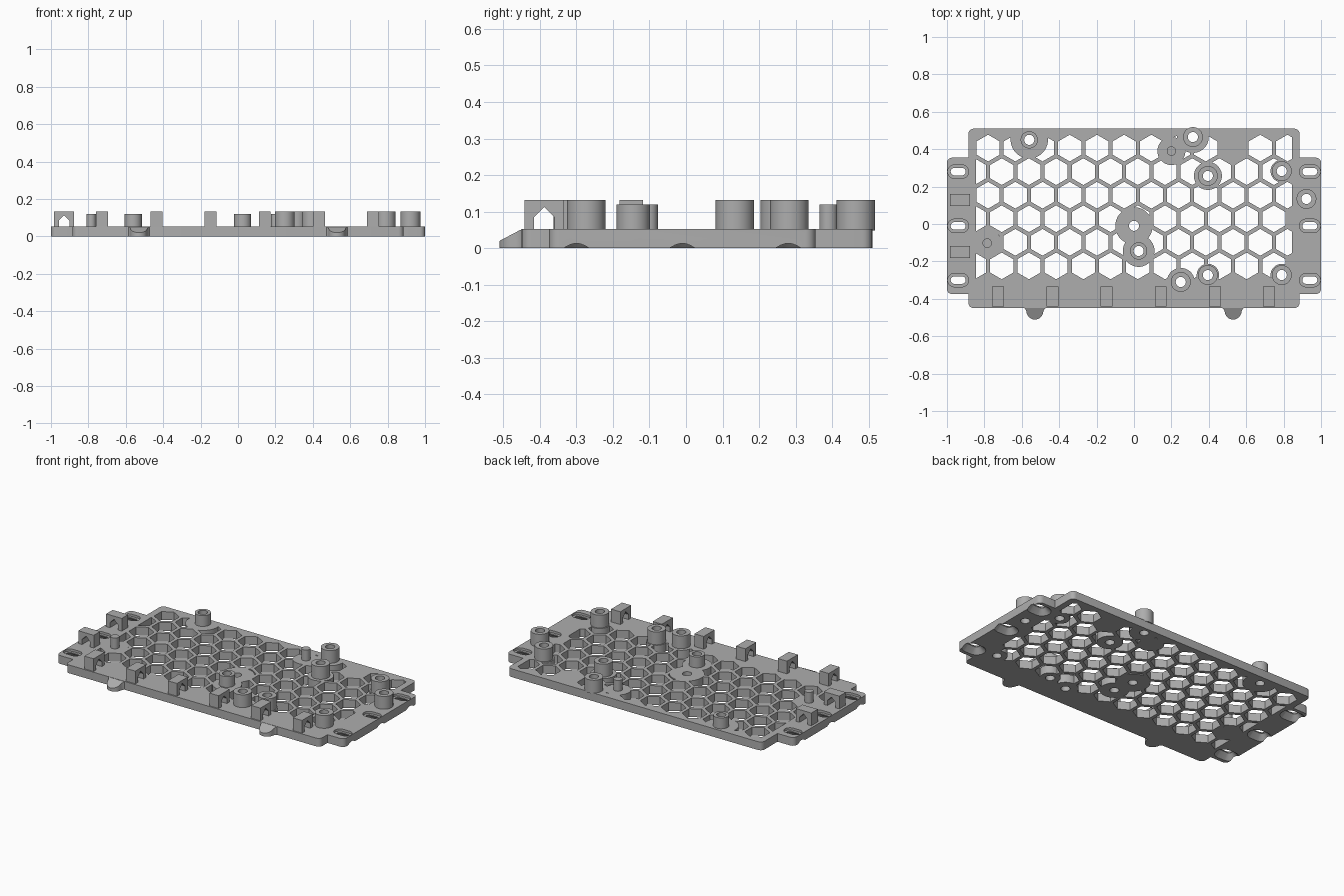
import bpy, bmesh
from math import cos, sin, pi, radians, hypot

cube = bpy.data.objects.get("Cube")
if cube:
    bpy.data.objects.remove(cube, do_unlink=True)

grey = bpy.data.materials.new("matte grey")
grey.use_nodes = True
grey.diffuse_color = (0.42, 0.42, 0.42, 1)
grey.node_tree.nodes["Principled BSDF"].inputs["Base Color"].default_value = (0.42, 0.42, 0.42, 1)

T = 0.052   # plate thickness


def circle(x, y, r, z, n=32, turn=0.0, stretch=0.0):
    """Ring of points; stretch turns the circle into a slot along x."""
    ring = []
    for i in range(n):
        a = 2 * pi * (i + 0.5) / n + turn
        ring.append((x + r * cos(a) + (stretch if cos(a) > 0 else -stretch), y + r * sin(a), z))
    return ring


def box_rings(x0, x1, y0, y1, z0, z1):
    return [[(x0, y0, z), (x1, y0, z), (x1, y1, z), (x0, y1, z)] for z in (z0, z1)]


def loft(bm, rings, closed=False):
    """Skin a stack of rings, capped at the ends or closed into a tube."""
    vs = [[bm.verts.new(p) for p in ring] for ring in rings]
    n = len(vs[0])
    for a, b in list(zip(vs, vs[1:])) + ([(vs[-1], vs[0])] if closed else []):
        for i in range(n):
            j = (i + 1) % n
            bm.faces.new((a[i], a[j], b[j], b[i]))
    if not closed:
        bm.faces.new(vs[0][::-1])
        bm.faces.new(vs[-1])


def make(name, *stacks, closed=False):
    bm = bmesh.new()
    for rings in stacks:
        loft(bm, rings, closed)
    bmesh.ops.recalc_face_normals(bm, faces=bm.faces)
    mesh = bpy.data.meshes.new(name)
    bm.to_mesh(mesh)
    bm.free()
    mesh.materials.append(grey)
    ob = bpy.data.objects.new(name, mesh)
    bpy.context.collection.objects.link(ob)
    return ob


def cut(ob, cutter):
    """Subtract the cutter, bake the result and delete the cutter."""
    mod = ob.modifiers.new("cut", 'BOOLEAN')
    mod.operation, mod.solver, mod.object = 'DIFFERENCE', 'EXACT', cutter
    bpy.context.view_layer.update()
    mesh = bpy.data.meshes.new_from_object(ob.evaluated_get(bpy.context.evaluated_depsgraph_get()))
    ob.modifiers.clear()
    ob.data = mesh
    bpy.data.objects.remove(cutter, do_unlink=True)


# Screw standoffs: x, y, outer radius, top height, radius of solid pad around them
standoffs = [(-.56, .45, .046, .12, .1), (.315, .465, .053, .132, .085),
             (.395, .257, .053, .132, .075), (.79, .283, .053, .132, .06),
             (.922, .134, .053, .132, .06), (.025, -.144, .046, .12, .085),
             (.25, -.31, .053, .132, .075), (.395, -.273, .053, .132, .06),
             (.79, -.273, .053, .132, .06)]
pins = [(.2, .39), (-.785, -.102)]

# Plate outline with rounded outer corners and square notches
bm = bmesh.new()
W, S, F, B, NF, NB = 1, .885, -.45, .51, -.375, .355
outline = [(-S, F), (S, F), (S, NF), (W, NF), (W, NB), (S, NB),
           (S, B), (-S, B), (-S, NB), (-W, NB), (-W, NF), (-S, NF)]
bm.faces.new([bm.verts.new((x, y, 0)) for x, y in outline])
corners = [v for v in bm.verts if abs(v.co.x) > .95 or v.co.y < -.4 or v.co.y > .5]
bmesh.ops.bevel(bm, geom=corners, offset=.028, segments=5, affect='VERTICES', profile=.5)
bm.faces.ensure_lookup_table()
edge = [(v.co.x, v.co.y) for v in bm.faces[0].verts]
bm.free()
plate = make("plate", [[(x, y, z) for x, y in edge] for z in (0, T)])

# Honeycomb openings, trimmed around pads and along the side rails
hexes = []
for row in range(6):
    for col in range(-1, 12):
        x = -.78 + .1455 * (col + .5 * (row % 2))
        y = .406 - .126 * row
        if (row, col) == (0, 9) or abs(x) > .87:
            continue
        hexes.append([circle(x, y, .0715, z, 6) for z in (-.1, .2)])
comb = make("comb_cutter", *hexes)
pads = [(x, y, r) for x, y, _, _, r in standoffs]
pads += [(x, y, .075) for x, y in pins] + [(0, -.01, .1)]
for x, y, r in pads:
    cut(comb, make("pad", [circle(x, y, r, z) for z in (-.2, .3)]))
for s in (-1, 1):
    cut(comb, make("rail", box_rings(*sorted((s * .845, s * 1.2)), -1, 1, -.2, .3)))
cut(plate, comb)

# Screw bores and centre hole
bores = [(x, y) for x, y, *_ in standoffs] + [(0, -.01)]
cut(plate, make("bores", *[[circle(x, y, .027, z) for z in (-.1, .2)] for x, y in bores]))

# Side mounting slots, countersunk below and recessed above
profile = [(.058, -.005), (.02, .033), (.02, .038), (.036, .038), (.036, .07)]
for sx in (-.94, .94):
    for y in (.28, -.01, -.3):
        cut(plate, make("slot", [circle(sx, y, r, z, stretch=.02) for r, z in profile]))

# Standoff tubes and locating pins
for x, y, r, top, _ in standoffs:
    make("standoff", [circle(x, y, q, z) for q, z in
                      ((r, T - .004), (r, top), (.027, top), (.027, T - .004))], closed=True)
for x, y in pins:
    make("locating_pin", [circle(x, y, .025, z) for z in (T - .004, .12)])

# Cable clips: house-shaped arch extruded across its tunnel
arch = [(-.054, T - .002), (-.054, .132), (.054, .132), (.054, T - .002),
        (.028, T - .002), (.028, .084), (0, .112), (-.028, .084), (-.028, T - .002)]
for k in range(6):
    x = -.727 + .29 * k
    make("front_clip", [[(x + d, -.388 + u, z) for u, z in arch] for d in (-.032, .032)])
for y in (.128, -.15):
    make("side_clip", [[(-.93 + u, y + d, z) for u, z in arch] for d in (-.032, .032)])

# Front finger tabs: rounded nose with sloping top
nose = [(-.062, -.445), (-.052, -.454), (-.046, -.466)]
nose += [(.045 * cos(a), -.466 + .045 * sin(a)) for a in [pi + pi * i / 12 for i in range(1, 12)]]
nose += [(-x, y) for x, y in nose[2::-1]]
for x0 in (-.53, .53):
    make("front_tab", [[(x0 + x, y, 0) for x, y in nose],
                       [(x0 + x, y, min(T, .02 + (y + .51) * .53)) for x, y in nose]])

# Smooth round walls, keep hard edges
bpy.ops.object.select_all(action='DESELECT')
for ob in bpy.context.collection.objects:
    if ob.type == 'MESH' and ob.data.materials and ob.data.materials[0] == grey:
        ob.select_set(True)
bpy.context.view_layer.objects.active = plate
bpy.ops.object.shade_smooth_by_angle(angle=radians(30))
